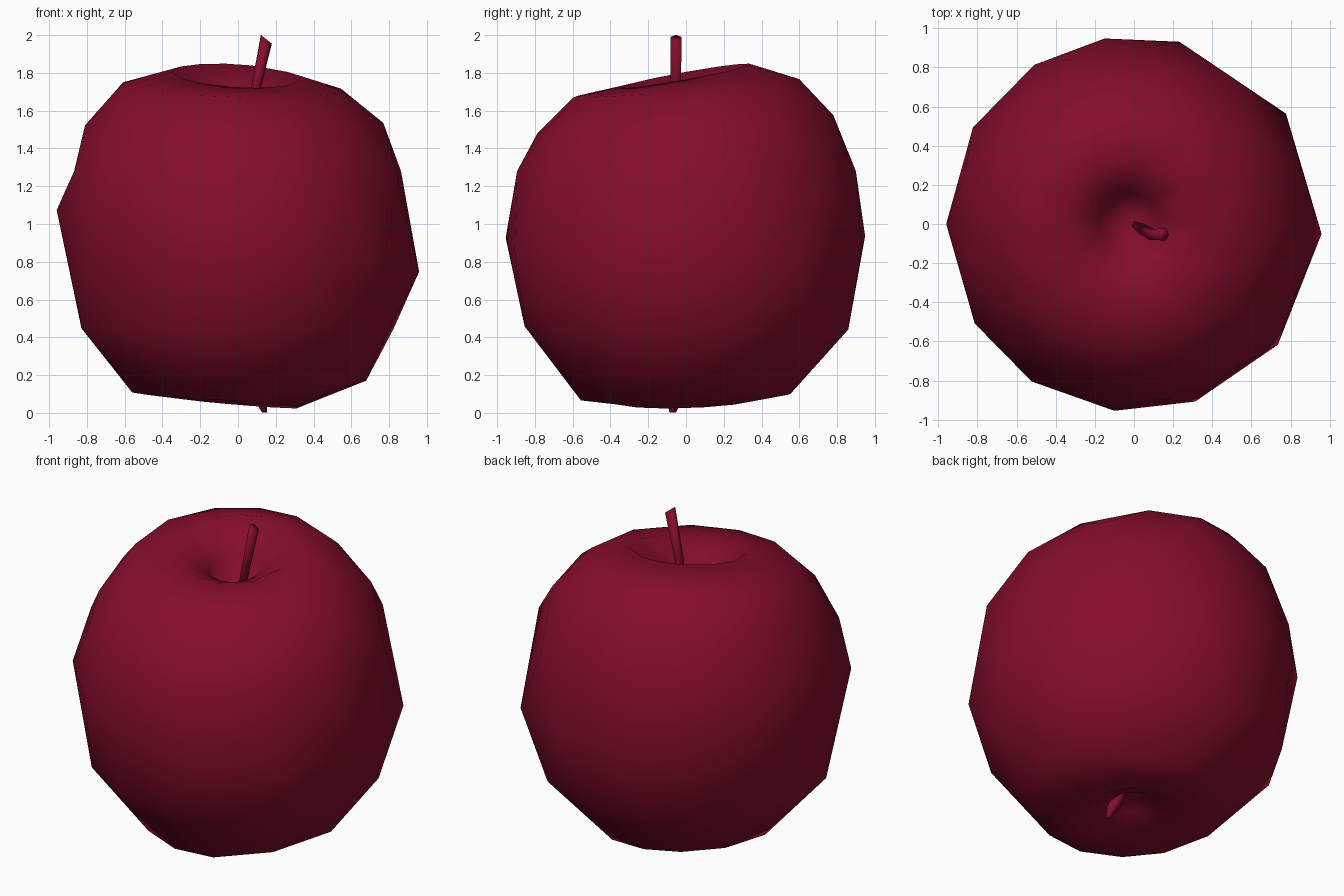
import bpy, bmesh, math
from mathutils import Vector

if "Cube" in bpy.data.objects:
    bpy.data.objects.remove(bpy.data.objects["Cube"])

red = bpy.data.materials.new("dark red")
red.diffuse_color = (0.235, 0.004, 0.024, 1)
red.use_nodes = True
red.node_tree.nodes["Principled BSDF"].inputs["Base Color"].default_value = red.diffuse_color


def finish(bm, name):
    bmesh.ops.recalc_face_normals(bm, faces=bm.faces)
    for f in bm.faces:
        f.smooth = True
    me = bpy.data.meshes.new(name)
    bm.to_mesh(me)
    bm.free()
    me.materials.append(red)
    ob = bpy.data.objects.new(name, me)
    bpy.context.collection.objects.link(ob)
    return ob


# Apple body: coarse, slightly irregular lathe
ANGLES = [-3, 36, 76, 99, 122, 149, 180, 212, 237, 264, 289, 320]
SIDES = len(ANGLES)
# radius, z, slope in x, slope in y, shift in x, extra rise towards +x
RINGS = [
    (0.12, 0.12, 0.00, 0.00, 0.02, 0.0),
    (0.31, 0.05, -0.08, 0.03, 0.02, 0.0),
    (0.56, 0.08, -0.05, 0.03, 0.00, 0.12),
    (0.86, 0.45, 0.00, -0.01, 0.00, 0.0),
    (0.96, 0.91, -0.17, 0.00, 0.00, 0.0),
    (0.90, 1.28, 0.00, 0.00, 0.00, 0.0),
    (0.79, 1.53, 0.01, 0.06, -0.02, 0.0),
    (0.60, 1.72, -0.03, 0.08, -0.03, 0.0),
    (0.34, 1.785, -0.06, 0.18, -0.01, 0.0),
    (0.16, 1.66, 0.00, 0.12, -0.02, 0.0),
]
bm = bmesh.new()
rings = []
for i, (r, z, sx, sy, dx, rise) in enumerate(RINGS):
    ring = []
    for k in range(SIDES):
        a = ANGLES[k]
        if i % 2:
            nxt = ANGLES[(k + 1) % SIDES] + (360 if k == SIDES - 1 else 0)
            a = (a + nxt) / 2
        a = math.radians(a)
        x, y = r * math.cos(a), r * math.sin(a)
        up = max(0, x / r) ** 2
        ring.append(bm.verts.new((x + dx + rise * up, y,
                                  z + sx * x + sy * y + rise * up)))
    rings.append(ring)
for i in range(len(rings) - 1):
    lo, hi = rings[i], rings[i + 1]
    for k in range(SIDES):
        n = (k + 1) % SIDES
        if i % 2 == 0:
            bm.faces.new((lo[k], lo[n], hi[k]))
            bm.faces.new((lo[n], hi[n], hi[k]))
        else:
            bm.faces.new((lo[k], hi[n], hi[k]))
            bm.faces.new((lo[k], lo[n], hi[n]))
# Pits at the bottom and the top
for ring, tip in ((rings[0], (0.03, -0.01, 0.2)), (rings[-1], (-0.03, 0.03, 1.38))):
    c = bm.verts.new(tip)
    for k in range(SIDES):
        bm.faces.new((ring[k], ring[(k + 1) % SIDES], c))
finish(bm, "apple_body")


def tube(name, path, radii, sides, tilt=0.0):
    """Tube of horizontal cross-sections along a near-vertical path."""
    bm = bmesh.new()
    prev = None
    for j, (p, r) in enumerate(zip(path, radii)):
        ring = []
        for k in range(sides):
            a = 2 * math.pi * k / sides
            d = Vector((r * math.cos(a), r * 1.2 * math.sin(a), 0))
            if j == len(path) - 1:
                d.z = -tilt * d.x
            ring.append(bm.verts.new(Vector(p) + d))
        if prev:
            for k in range(sides):
                n = (k + 1) % sides
                bm.faces.new((prev[k], prev[n], ring[n], ring[k]))
        else:
            bm.faces.new(ring)
        prev = ring
    bm.faces.new(prev)
    return finish(bm, name)


# Stem leaning right, with a slanted cut end
tube("stem", [(-0.01, 0.0, 1.36), (0.095, -0.055, 1.72), (0.15, -0.053, 1.978)],
     [0.022, 0.026, 0.029], 6, 0.8)

# Small blossom end under the apple
tube("blossom_end", [(0.06, -0.03, 0.2), (0.11, -0.06, 0.08), (0.14, -0.07, 0.002)],
     [0.03, 0.04, 0.015], 5)
